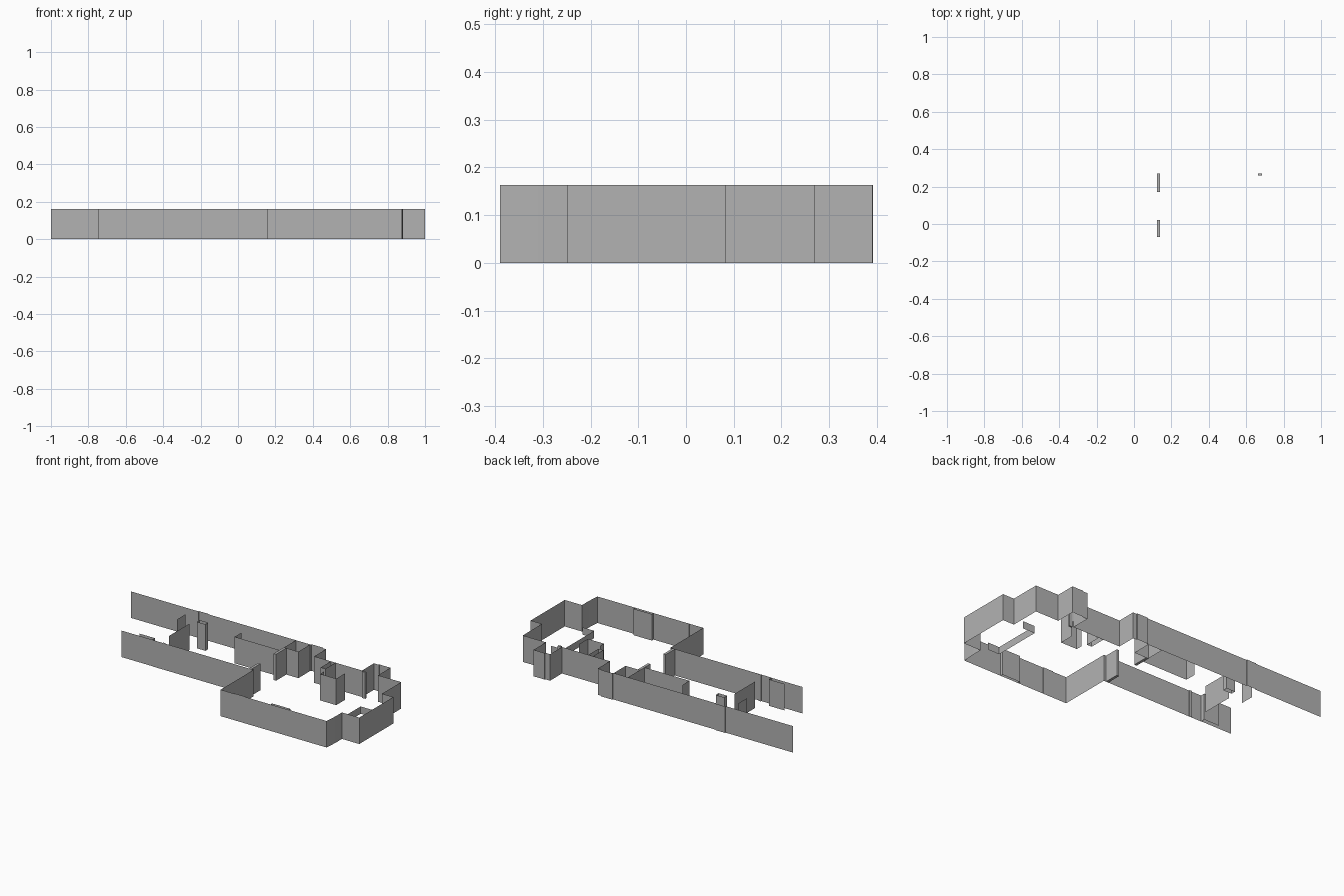
import bpy
import bmesh

cube = bpy.data.objects.get("Cube")
if cube:
    bpy.data.objects.remove(cube, do_unlink=True)

WALL_HEIGHT = 0.163
LOW_HEIGHT = 0.045

grey = bpy.data.materials.new("plain_grey")
grey.use_nodes = True
colour = (0.45, 0.45, 0.45, 1)
grey.diffuse_color = colour
grey.node_tree.nodes["Principled BSDF"].inputs["Base Color"].default_value = colour


def wall(name, path, height=WALL_HEIGHT, closed=False, capped=False):
    """Raise a floor-plan path into upright sheet walls."""
    bm = bmesh.new()
    base = [bm.verts.new((x, y, 0)) for x, y in path]
    crown = [bm.verts.new((x, y, height)) for x, y in path]
    count = len(path)
    for i in range(count if closed else count - 1):
        j = (i + 1) % count
        bm.faces.new((base[i], base[j], crown[j], crown[i]))
    if capped:
        bm.faces.new(crown)
        bm.faces.new(base[::-1])
    mesh = bpy.data.meshes.new(name)
    bm.to_mesh(mesh)
    bm.free()
    mesh.materials.append(grey)
    obj = bpy.data.objects.new(name, mesh)
    bpy.context.scene.collection.objects.link(obj)
    return obj


def block(name, left, right, front, back, capped=False):
    """Rectangular pier, open or with end faces."""
    corners = [(left, front), (right, front), (right, back), (left, back)]
    return wall(name, corners, closed=True, capped=capped)


# Outer shell, following the plan clockwise from the back right corner
wall("back_wall", [(-1, .386), (-.54, .386), (-.54, .391), (-.475, .391),
                   (-.475, .386), (.228, .386), (.228, .392), (.305, .392),
                   (.305, .386), (.33, .386), (.33, .27), (.656, .27)])
wall("back_alcove", [(.656, .27), (.656, .386), (.69, .386), (.69, .391),
                     (.765, .391), (.765, .27)])
wall("left_side_wall", [(.765, .27), (.923, .27), (.923, .083), (1, .083),
                        (1, -.248), (.882, -.248), (.882, -.31), (.877, -.39)])
wall("front_wall", [(.877, -.39), (.155, -.39), (.155, -.07), (-.535, -.07)])
wall("front_wall_end", [(-.535, -.068), (-.745, -.068)])
wall("entrance_return", [(-.535, -.07), (-.535, -.043), (-.64, -.043)])

# Shallow panels on the inside of the front walls
wall("front_window_panel", [(.495, -.39), (.495, -.374), (.62, -.374), (.62, -.39)])
wall("front_narrow_panel", [(.25, -.39), (.25, -.386), (.32, -.386), (.32, -.39)])
wall("corridor_panel", [(-.465, -.07), (-.465, -.064), (-.449, -.064), (-.449, -.07)])

# Closet and the piers beside the wide opening
wall("closet", [(.125, .386), (.125, .27), (.222, .27), (.222, .386)])
block("back_pier", .124, .14, .17, .27, capped=True)
block("front_pier", .124, .14, -.07, .021, capped=True)
block("alcove_pier", .663, .685, .26, .27, capped=True)

# Interior partitions
wall("corridor_partition", [(-.182, .294), (-.182, .227), (.124, .227)])
wall("right_short_partition", [(-.577, .313), (-.577, .228)])
wall("right_long_partition", [(-.488, .224), (-.488, .025)])
block("column", -.468, -.41, .268, .296)
wall("wall_stub", [(.444, .27), (.444, .171), (.476, .171), (.476, .27)])
wall("room_partition", [(.49, .139), (.49, .099), (.6, .099), (.6, .186)])

# Low divider by the side bay
wall("low_divider", [(.86, .084), (.777, .084), (.777, -.216), (.855, -.216)], LOW_HEIGHT)
